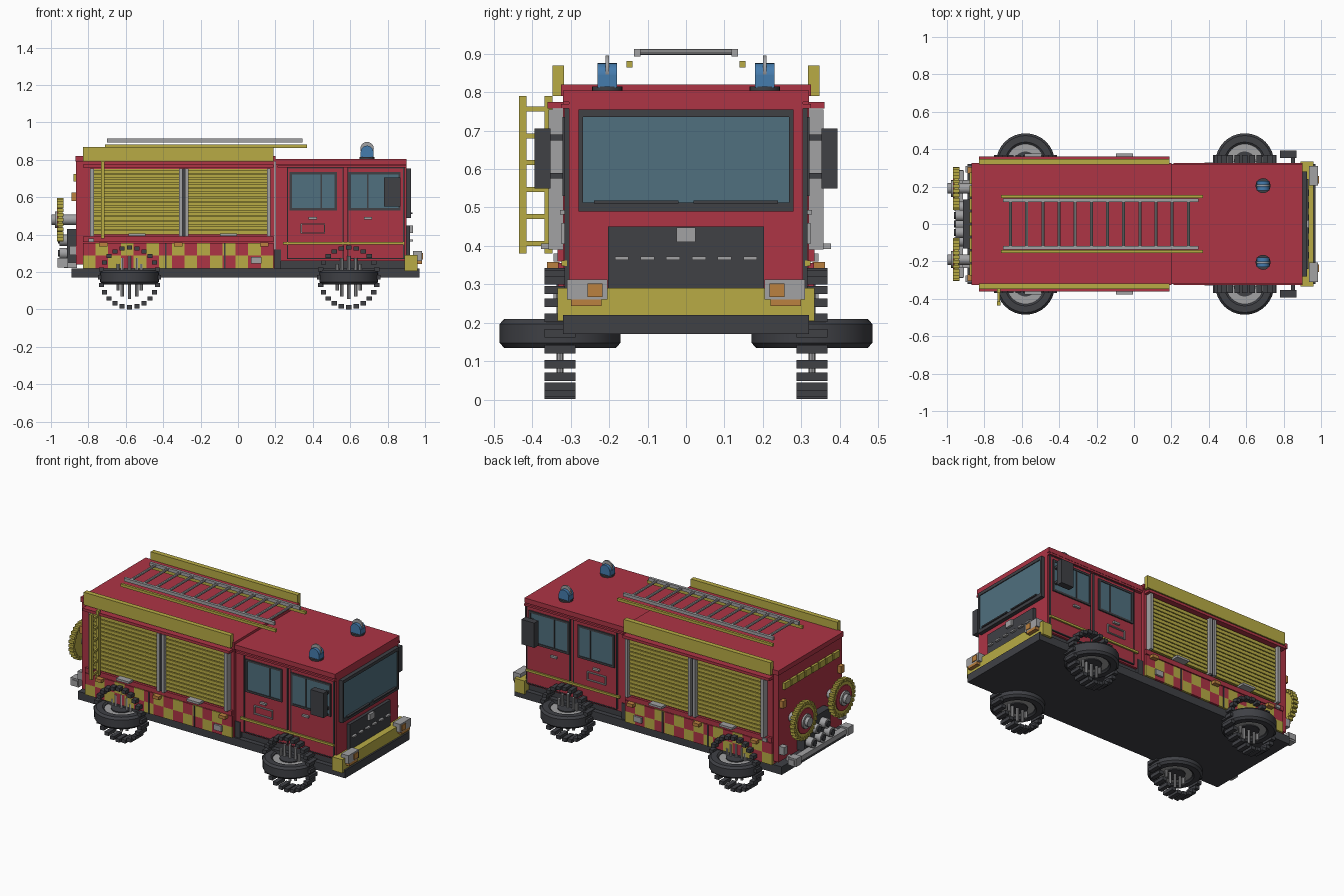
import bpy, bmesh, math
from mathutils import Matrix, Vector


def mat(name, c):
    m = bpy.data.materials.new(name)
    m.diffuse_color = (*c, 1)
    return m


RED = mat("red", (0.42, 0.035, 0.06))
YEL = mat("yellow", (0.48, 0.41, 0.06))
DARK = mat("dark", (0.05, 0.052, 0.06))
GLASS = mat("glass", (0.08, 0.16, 0.21))
BLUE = mat("blue", (0.06, 0.2, 0.42))
ORANGE = mat("orange", (0.5, 0.22, 0.05))
GREY = mat("light_grey", (0.36, 0.36, 0.37))
ROT = {'x': Matrix.Rotation(math.pi / 2, 4, 'Y'), 'y': Matrix.Rotation(math.pi / 2, 4, 'X'), 'z': Matrix()}


def part(name, m, boxes=(), cyls=(), mirror=False, smooth=False):
    """boxes: x0,x1,y0,y1,z0,z1   cyls: x,y,z,axis,radius,length,sides"""
    bm = bmesh.new()
    for s in ((1, -1) if mirror else (1,)):
        for x0, x1, y0, y1, z0, z1 in boxes:
            loc = Matrix.Translation(((x0 + x1) / 2, s * (y0 + y1) / 2, (z0 + z1) / 2))
            bmesh.ops.create_cube(bm, size=1, matrix=loc @ Matrix.Diagonal((x1 - x0, y1 - y0, z1 - z0, 1)))
        for x, y, z, ax, r, l, n in cyls:
            bmesh.ops.create_cone(bm, cap_ends=True, segments=n, radius1=r, radius2=r, depth=l,
                                  matrix=Matrix.Translation((x, s * y, z)) @ ROT[ax])
    return finish(name, bm, m, smooth)


def finish(name, bm, m, smooth=False):
    me = bpy.data.meshes.new(name)
    bm.to_mesh(me)
    bm.free()
    o = bpy.data.objects.new(name, me)
    bpy.context.collection.objects.link(o)
    me.materials.append(m)
    if smooth:
        bpy.ops.object.select_all(action='DESELECT')
        o.select_set(True)
        bpy.context.view_layer.objects.active = o
        bpy.ops.object.shade_smooth_by_angle(angle=math.radians(35))
    return o


def lathe(name, m, profile, centre, n=32):
    bm = bmesh.new()
    vs = [bm.verts.new((r, 0, z)) for r, z in profile]
    es = [bm.edges.new((vs[i], vs[(i + 1) % len(vs)])) for i in range(len(vs))]
    bmesh.ops.spin(bm, geom=vs + es, axis=(0, 0, 1), cent=(0, 0, 0), angle=math.tau, steps=n)
    bmesh.ops.remove_doubles(bm, verts=bm.verts, dist=1e-4)
    bmesh.ops.recalc_face_normals(bm, faces=bm.faces)
    bmesh.ops.translate(bm, verts=bm.verts, vec=Vector(centre))
    return finish(name, bm, m, True)


def frame(x0, x1, y0, y1, z0, z1, t):
    """four bars around a rectangle in the side (xz) plane"""
    return [(x0, x1, y0, y1, z0, z0 + t), (x0, x1, y0, y1, z1 - t, z1),
            (x0, x0 + t, y0, y1, z0 + t, z1 - t), (x1 - t, x1, y0, y1, z0 + t, z1 - t)]


# chassis, cab and equipment body
part("chassis", DARK, [(-0.89, 0.97, -0.32, 0.32, 0.17, 0.22), (0.19, 0.23, -0.31, 0.31, 0.22, 0.32)])
part("chassis_core", DARK, [(0.23, 0.89, -0.29, 0.29, 0.22, 0.26)])
part("cab", RED, [(0.2, 0.90, -0.305, 0.305, 0.26, 0.775)])
part("cab_roof", RED, [(0.2, 0.90, -0.32, 0.32, 0.775, 0.805)])
part("body", RED, [(-0.83, 0.195, -0.32, 0.32, 0.22, 0.80)])
part("body_roof", RED, [(-0.87, 0.2, -0.325, 0.325, 0.79, 0.82)])
part("body_rear_panel", RED, [(-0.865, -0.83, -0.315, 0.315, 0.24, 0.79)])
part("roof_side_rails", YEL, [(-0.83, 0.19, 0.318, 0.348, 0.79, 0.87)], mirror=True)

# roller shutters, pillars and lockers
bays = [(-0.77, -0.315), (-0.265, 0.155)]
slats = []
for a, b in bays:
    slats.append((a, b, 0.315, 0.328, 0.40, 0.75))
    slats += [(a, b, 0.325, 0.338, 0.402 + i * 0.025, 0.422 + i * 0.025) for i in range(14)]
part("roller_shutters", YEL, slats, mirror=True)
part("shutter_pillars", GREY, [(a, b, 0.318, 0.358, 0.39, 0.755) for a, b in
                               ((-0.79, -0.77), (-0.315, -0.297), (-0.283, -0.265), (0.155, 0.175))], mirror=True)
part("pillar_seals", DARK, [(-0.297, -0.283, 0.318, 0.345, 0.39, 0.755)], mirror=True)
part("shutter_sills", RED, [(-0.83, 0.19, 0.318, 0.36, 0.758, 0.775), (-0.83, 0.19, 0.318, 0.335, 0.36, 0.39)],
     mirror=True)
part("shutter_handles", GREY, [(x - 0.045, x + 0.045, 0.33, 0.378, 0.392, 0.406) for x in (-0.54, -0.05)],
     mirror=True)

# chequered skirt
w = 1.02 / 15
for name, m, k in (("skirt_yellow_squares", YEL, 0), ("skirt_red_squares", RED, 1)):
    part(name, m, [(-0.83 + i * w, -0.83 + (i + 1) * w, 0.315, 0.333, 0.22 + j * 0.068, 0.22 + (j + 1) * 0.068)
                   for i in range(15) for j in range(2) if (i + j) % 2 == k], mirror=True)
part("skirt_seams", DARK, [(x, x + 0.008, 0.325, 0.337, 0.22, 0.355) for x in (-0.39, -0.075)], mirror=True)
part("side_markers", ORANGE, [(x - 0.022, x + 0.022, 0.33, 0.362, 0.338, 0.358) for x in (-0.72, -0.32, 0.14)],
     mirror=True)
part("skirt_fittings", GREY, [(0.07, 0.125, 0.33, 0.345, 0.245, 0.28), (-0.80, -0.77, 0.33, 0.345, 0.36, 0.38)],
     mirror=True)

# cab doors
doors = [(0.265, 0.56), (0.59, 0.885)]
wins = [(0.275, 0.53), (0.59, 0.87)]
part("cab_doors", RED, [(a, b, 0.30, 0.314, 0.275, 0.755) for a, b in doors], mirror=True)
part("door_seams", DARK, [f for a, b in doors for f in frame(a - 0.004, b + 0.004, 0.302, 0.316, 0.27, 0.76, 0.006)],
     mirror=True)
part("door_window_frames", DARK, [f for a, b in wins for f in frame(a, b, 0.31, 0.322, 0.53, 0.735, 0.013)],
     mirror=True)
part("door_windows", GLASS, [(a + 0.01, b - 0.01, 0.31, 0.318, 0.54, 0.725) for a, b in wins], mirror=True)
part("window_dividers", DARK, [(x, x + 0.008, 0.31, 0.32, 0.54, 0.725) for x in (0.44, 0.69)], mirror=True)
part("door_handles", GREY, [(x - 0.022, x + 0.022, 0.312, 0.328, 0.482, 0.494) for x in (0.40, 0.695)], mirror=True)
part("door_hatch_frame", GREY, frame(0.335, 0.465, 0.312, 0.324, 0.405, 0.46, 0.006), mirror=True)
part("cab_side_strip", YEL, [(0.24, 0.89, 0.31, 0.324, 0.348, 0.362)], mirror=True)
part("cab_gutter", RED, [(0.21, 0.90, 0.30, 0.325, 0.758, 0.77)], mirror=True)
part("mirrors", DARK, [(0.78, 0.87, 0.353, 0.394, 0.55, 0.706), (0.84, 0.86, 0.31, 0.36, 0.675, 0.69),
                       (0.84, 0.86, 0.31, 0.36, 0.575, 0.59)], mirror=True)

# cab front
part("windscreen_frame", DARK, [(0.895, 0.925, -0.28, 0.28, 0.49, 0.513), (0.895, 0.925, -0.28, 0.28, 0.735, 0.755),
                                (0.895, 0.925, -0.28, -0.268, 0.51, 0.737), (0.895, 0.925, 0.268, 0.28, 0.51, 0.737)])
part("windscreen", GLASS, [(0.895, 0.92, -0.27, 0.27, 0.505, 0.74)])
part("wipers", DARK, [(0.92, 0.934, 0.02, 0.24, 0.51, 0.518), (0.92, 0.934, -0.24, -0.02, 0.51, 0.518)])
part("grille", DARK, [(0.895, 0.92, -0.203, 0.203, 0.285, 0.45)])
part("grille_slots", GREY, [(0.915, 0.935, y - 0.018, y + 0.018, 0.363, 0.373)
                            for y in [(-2.5 + i) * 0.067 for i in range(6)]])
part("grille_plate", GREY, [(0.915, 0.935, -0.025, 0.025, 0.41, 0.448)])
part("front_bumper", YEL, [(0.89, 0.96, -0.335, 0.335, 0.205, 0.29)])
part("headlights", GREY, [(0.935, 0.985, 0.205, 0.31, 0.26, 0.312)], mirror=True)
part("front_indicators", ORANGE, [(0.98, 0.99, 0.217, 0.257, 0.267, 0.302), (0.95, 0.985, 0.22, 0.30, 0.243, 0.26)],
     mirror=True)

# beacons
part("beacon_bases", DARK, [], [(0.69, 0.205, 0.809, 'z', 0.04, 0.012, 20)], mirror=True, smooth=True)
part("beacon_lamps", BLUE, [(0.655, 0.725, 0.18, 0.23, 0.812, 0.845)], [(0.69, 0.205, 0.842, 'y', 0.034, 0.05, 20)],
     mirror=True, smooth=True)
part("beacon_hoops", GREY, [], [(0.69, 0.205, 0.86, 'y', 0.036, 0.01, 20)], mirror=True, smooth=True)

# roof ladder
part("roof_ladder_rails", GREY, [(-0.70, 0.345, 0.118, 0.135, 0.893, 0.913)], mirror=True)
part("roof_ladder_rungs", GREY, [], [(-0.66 + i * 0.0864, 0, 0.905, 'y', 0.008, 0.25, 8) for i in range(12)])
part("roof_ladder_carriers", YEL, [(-0.71, 0.37, 0.139, 0.155, 0.864, 0.881)], mirror=True)

# side climbing ladder (front side only)
part("side_ladder", YEL, [(-0.732, -0.714, y, y + 0.02, 0.38, 0.79) for y in (-0.435, -0.368)] +
     [(-0.73, -0.716, -0.43, -0.355, z, z + 0.013) for z in (0.40, 0.47, 0.54, 0.61, 0.68, 0.75)])

# rear fittings: hose reels, pump, step bar, lights
part("hose_reels", YEL, [], [(-0.95, 0.19, 0.48, 'x', 0.1, 0.024, 28)], mirror=True, smooth=True)
teeth = [(2 * math.pi * i / 26) for i in range(26)]
part("reel_grips", YEL, [(-0.967, -0.933, 0.19 + 0.105 * math.cos(a) - 0.009, 0.19 + 0.105 * math.cos(a) + 0.009,
                          0.48 + 0.108 * math.sin(a) - 0.009, 0.48 + 0.108 * math.sin(a) + 0.009) for a in teeth],
     mirror=True)
part("reel_faces", RED, [], [(-0.96, 0.19, 0.48, 'x', 0.078, 0.014, 24)], mirror=True, smooth=True)
part("reel_hubs", GREY, [], [(-0.93, 0.19, 0.48, 'x', 0.028, 0.135, 16), (-0.963, 0.19, 0.48, 'x', 0.045, 0.03, 16)],
     mirror=True, smooth=True)
part("pump_panel", DARK, [(-0.915, -0.86, -0.13, 0.13, 0.25, 0.43)])
part("pump_outlets", GREY, [], [(-0.92, y, z, 'x', 0.03, 0.07, 16) for y, z in
                                ((-0.09, 0.30), (0, 0.30), (0.09, 0.30), (-0.045, 0.37), (0.045, 0.37))], smooth=True)
part("pump_caps", DARK, [], [(-0.952, y, z, 'x', 0.018, 0.02, 12) for y, z in
                             ((-0.09, 0.30), (0, 0.30), (0.09, 0.30), (-0.045, 0.37), (0.045, 0.37))], smooth=True)
part("rear_step", GREY, [(-0.955, -0.915, -0.29, 0.29, 0.235, 0.265)] +
     [(-0.93, -0.86, s * 0.22 - 0.015, s * 0.22 + 0.015, 0.222, 0.25) for s in (-1, 1)])
part("rear_step_ends", GREY, [(-0.965, -0.91, 0.23, 0.285, 0.225, 0.275)], mirror=True)
part("rear_warning_panels", YEL, [(-0.88, -0.86, y - 0.03, y + 0.03, 0.685, 0.725)
                                  for y in [(-3.5 + i) * 0.07 for i in range(8)]])
part("tail_lights", ORANGE, [(-0.89, -0.86, 0.27, 0.305, 0.58, 0.625)], mirror=True)
part("tail_lamp_blocks", GREY, [(-0.90, -0.86, 0.275, 0.31, 0.29, 0.34)], mirror=True)

# wheels: flat-lying tyres with an upright ring of tread blocks
tyre = [(0.10, -0.03), (0.11, -0.038), (0.145, -0.038), (0.157, -0.025),
        (0.157, 0.025), (0.145, 0.038), (0.11, 0.038), (0.10, 0.03)]
for fx, px in (("rear", -0.58), ("front", 0.592)):
    for side, py in (("right", -0.328), ("left", 0.328)):
        n = f"{fx}_{side}_"
        lathe(n + "tyre", DARK, tyre, (px, py, 0.172))
        part(n + "rim", GREY, [], [(px, py, 0.172, 'z', 0.104, 0.05, 28)], smooth=True)
        part(n + "hub", DARK, [], [(px, py, 0.172, 'z', 0.06, 0.062, 20)], smooth=True)
        ring = [2 * math.pi * i / 24 for i in range(24)]
        pos = [(px + 0.155 * math.cos(a), 0.172 + 0.16 * math.sin(a)) for a in ring]
        part(n + "tread", DARK, [(x - 0.014, x + 0.014, py - 0.04, py + 0.04, z - 0.011, z + 0.011) for x, z in pos])
        bolts = [2 * math.pi * (i + 0.5) / 10 for i in range(10)]
        part(n + "bolts", GREY, [], [(px + 0.065 * math.cos(a), py, 0.172 + 0.065 * math.sin(a), 'z', 0.009, 0.1, 8)
                                     for a in bolts])
